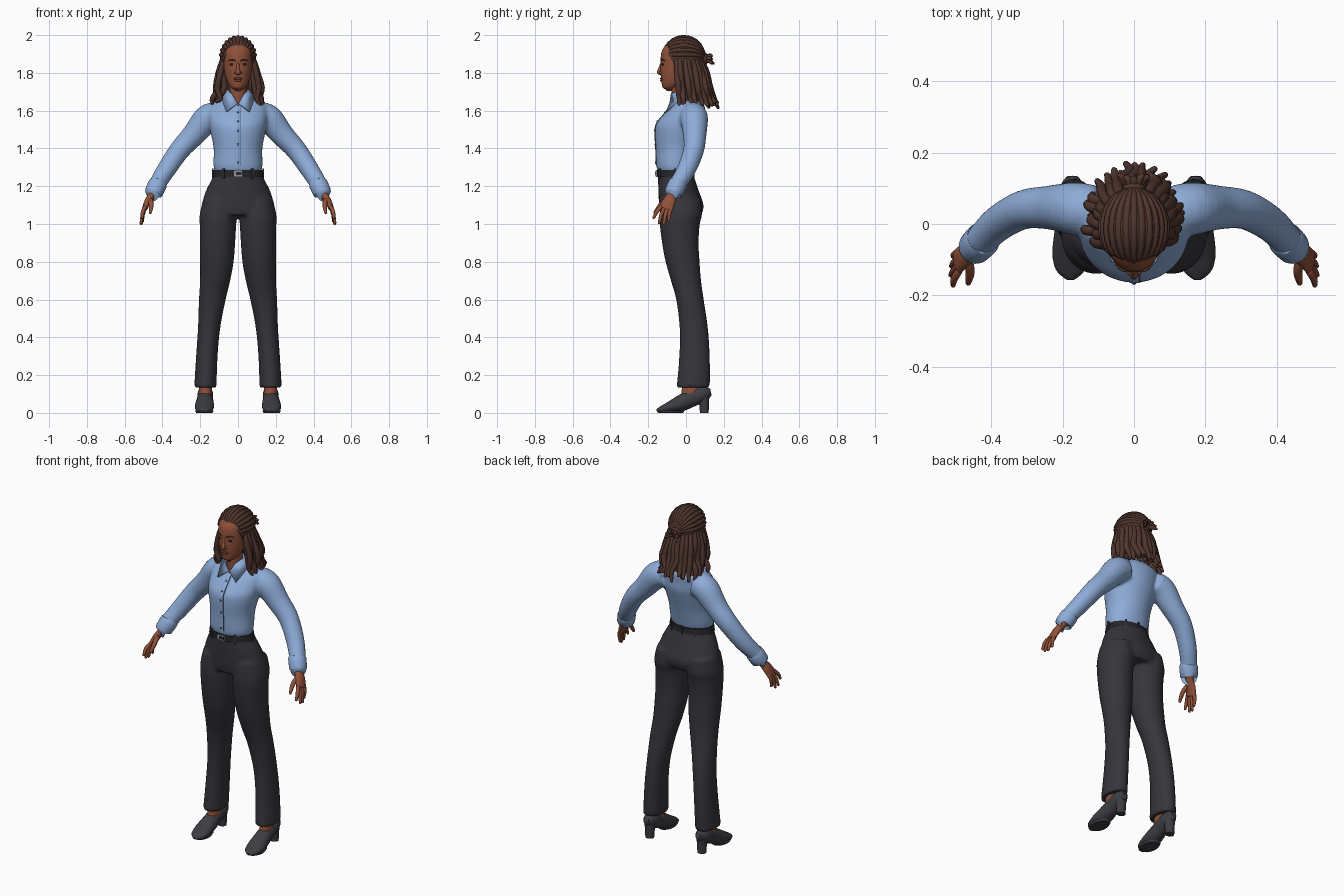
import bpy, bmesh, math, random
from mathutils import Vector, Matrix

if "Cube" in bpy.data.objects:
    bpy.data.objects.remove(bpy.data.objects["Cube"])

random.seed(4)
rad = math.radians


def material(name, r, g, b):
    m = bpy.data.materials.new(name)
    m.diffuse_color = (r, g, b, 1)
    m.use_nodes = True
    m.node_tree.nodes["Principled BSDF"].inputs["Base Color"].default_value = m.diffuse_color
    return m


SHIRT = material("pale blue cloth", .27, .41, .68)
SEAM = material("blue seam", .10, .16, .29)
PANTS = material("charcoal cloth", .036, .035, .044)
SHOE = material("dark grey leather", .046, .047, .056)
BELT = material("black leather", .018, .018, .022)
METAL = material("buckle metal", .30, .31, .34)
SKIN = material("brown skin", .285, .085, .042)
LIPS = material("lip brown", .20, .052, .034)
HAIR = material("dark brown hair", .080, .036, .027)
EYE = material("eye dark", .025, .02, .02)


def spline(st, k):
    """Catmull-Rom through stations (x, y, z, radius_u, radius_v)."""
    out = []
    for i in range(len(st) - 1):
        a, b, c, d = st[max(i - 1, 0)], st[i], st[i + 1], st[min(i + 2, len(st) - 1)]
        for j in range(k):
            t = j / k
            out.append([.5 * (2 * q + (r - p) * t + (2 * p - 5 * q + 4 * r - s) * t * t
                              + (3 * q - p - 3 * r + s) * t ** 3) for p, q, r, s in zip(a, b, c, d)])
    return out + [list(st[-1])]


def loft(bm, st, n=24, k=4, flat=False, ref=(1, 0, 0), rounded=True):
    """Elliptical rings along a path; flat keeps the rings horizontal."""
    st = spline([s if len(s) == 5 else (*s, s[3]) for s in st], k)
    pts = [Vector(s[:3]) for s in st]
    rings = []
    for i, s in enumerate(st):
        t = (pts[min(i + 1, len(st) - 1)] - pts[max(i - 1, 0)]).normalized()
        if flat:
            t = Vector((0, 0, 1 if t.z > 0 else -1))
        u = Vector(ref)
        u = (u - t * u.dot(t)).normalized()
        rings.append((pts[i], u, t.cross(u), max(s[3], .001), max(s[4], .001), t))
    if rounded:
        for at, sg in ((0, -1), (-1, 1)):
            p, u, v, a, b, t = rings[at]
            cap = (p + t * sg * .5 * min(a, b), u, v, a * .6, b * .6, t)
            rings = [cap] + rings if sg < 0 else rings + [cap]
    loops = []
    for p, u, v, a, b, t in rings:
        loops.append([bm.verts.new(p + u * a * math.cos(2 * math.pi * i / n)
                                   + v * b * math.sin(2 * math.pi * i / n)) for i in range(n)])
    for lo, hi in zip(loops, loops[1:]):
        for i in range(n):
            bm.faces.new((lo[i], lo[(i + 1) % n], hi[(i + 1) % n], hi[i]))
    bm.faces.new(loops[0][::-1])
    bm.faces.new(loops[-1])


def ball(bm, c, r, seg=20):
    bmesh.ops.create_uvsphere(bm, u_segments=seg, v_segments=seg // 2, radius=1,
                              matrix=Matrix.Translation(c) @ Matrix.Diagonal((*r, 1)))


def box(bm, c, s, rz=0):
    bmesh.ops.create_cube(bm, size=1, matrix=Matrix.Translation(c) @ Matrix.Rotation(rz, 4, 'Z')
                          @ Matrix.Diagonal((*s, 1)))


def finish(bm, name, mat, mirror=False, blend=0, thick=0):
    bmesh.ops.recalc_face_normals(bm, faces=bm.faces)
    me = bpy.data.meshes.new(name)
    bm.to_mesh(me)
    bm.free()
    me.materials.append(mat)
    for p in me.polygons:
        p.use_smooth = True
    me.set_sharp_from_angle(angle=rad(50))
    ob = bpy.data.objects.new(name, me)
    bpy.context.collection.objects.link(ob)
    if thick:
        ob.modifiers.new("thickness", 'SOLIDIFY').thickness = thick
    if mirror:
        ob.modifiers.new("mirror", 'MIRROR')
    if blend:
        m = ob.modifiers.new("blend", 'REMESH')
        m.mode, m.voxel_size, m.use_smooth_shade = 'VOXEL', blend, True
        m = ob.modifiers.new("soften", 'SMOOTH')
        m.factor, m.iterations = .5, 5
    return ob


def part(name, mat, st, mirror=False, **kw):
    bm = bmesh.new()
    loft(bm, st, **kw)
    return finish(bm, name, mat, mirror)


# Trousers: pelvis and two flared legs blended together
bm = bmesh.new()
loft(bm, [(0, -.058, 1.285, .123, .09), (0, -.053, 1.25, .132, .096), (0, -.04, 1.18, .168, .106),
          (0, -.025, 1.10, .192, .118), (0, -.027, 1.045, .190, .108)], flat=True, n=40, rounded=False)
for sx in (1, -1):
    loft(bm, [(sx * x, y, z, a, b) for x, y, z, a, b in (
        (.10, -.027, 1.13, .085, .105), (.104, -.027, 1.05, .099, .112), (.106, -.033, 1.0, .097, .106),
        (.108, -.03, .9, .093, .097), (.112, -.018, .8, .089, .09), (.121, .0, .7, .08, .08),
        (.136, .021, .6, .071, .073), (.153, .041, .45, .059, .075), (.165, .045, .3, .057, .081),
        (.173, .038, .135, .059, .088))], flat=True, n=32, rounded=False)
finish(bm, "trousers", PANTS, blend=.009)

# Belt, loops and buckle
part("belt", BELT, [(0, -.057, 1.25, .135, .099), (0, -.059, 1.285, .129, .096)], flat=True, n=48, k=1,
     rounded=False)
bm = bmesh.new()
for a in (-125, -55, 0, 55, 90, 125, 180):
    ca, sa = math.cos(rad(a)), math.sin(rad(a))
    box(bm, (.134 * ca, -.058 + .099 * sa, 1.267), (.008, .012, .052), rad(a))
finish(bm, "belt_loops", PANTS)
bm = bmesh.new()
box(bm, (0, -.158, 1.267), (.05, .008, .03))
finish(bm, "buckle", METAL)
bm = bmesh.new()
box(bm, (.004, -.161, 1.267), (.03, .005, .016))
finish(bm, "buckle_inset", BELT)

# Shirt: torso and sleeves blended together
TORSO = [(0, -.06, 1.275, .120, .088), (0, -.06, 1.31, .130, .097), (0, -.05, 1.40, .129, .110),
         (0, -.04, 1.48, .144, .124), (0, -.03, 1.53, .152, .127), (0, -.010, 1.58, .157, .108),
         (0, .008, 1.62, .152, .092), (0, .012, 1.65, .117, .072), (0, .0, 1.675, .072, .056)]
bm = bmesh.new()
loft(bm, TORSO, flat=True, n=40, rounded=False)
for sx in (1, -1):
    loft(bm, [(sx * x, y, z, r, r) for x, y, z, r in (
        (.11, .035, 1.575, .072), (.165, .043, 1.555, .074), (.235, .046, 1.472, .062),
        (.31, .04, 1.39, .055), (.38, .002, 1.287, .050), (.425, -.042, 1.215, .045),
        (.445, -.063, 1.175, .043))], ref=(0, 1, 0), n=28, rounded=False)
finish(bm, "shirt", SHIRT, blend=.009)
part("cuff", SHIRT, [(.422, -.040, 1.220, .045), (.425, -.044, 1.212, .050), (.446, -.066, 1.166, .048),
                     (.448, -.068, 1.160, .043)], mirror=True, ref=(0, 1, 0), k=2, rounded=False)

# Button placket, its seam and the buttons
front = [(s[1] - s[4], s[2]) for s in spline(TORSO[1:8], 4)]
part("placket", SHIRT, [(0, y + .001, z, .014, .004) for y, z in front], n=8, k=1, rounded=False)
part("placket_seam", SEAM, [(.014, y + .001, z, .0025, .0035) for y, z in front], n=6, k=1, rounded=False)
bm = bmesh.new()
for y, z in front[1:-2:4]:
    ball(bm, (0, y - .003, z), (.006, .004, .006), 10)
finish(bm, "buttons", SEAM)

# Collar flaps folded around the neck
bm = bmesh.new()
v = [bm.verts.new(p) for p in ((.006, -.088, 1.640), (.062, -.108, 1.595), (.092, -.015, 1.675),
                               (.034, -.080, 1.690), (.056, -.025, 1.712), (0, .072, 1.680), (0, .028, 1.718))]
for f in ((0, 1, 2, 3), (3, 2, 4), (4, 2, 5, 6)):
    bm.faces.new([v[i] for i in f])
finish(bm, "collar", SHIRT, mirror=True, thick=.008)

# Neck and head
part("neck", SKIN, [(0, -.026, 1.60, .046), (0, -.03, 1.66, .045), (0, -.036, 1.76, .044)], flat=True)
part("head", SKIN, [(0, -.088, 1.712, .018, .02), (0, -.083, 1.722, .036, .040), (0, -.072, 1.74, .050, .056),
                    (0, -.058, 1.77, .063, .074), (0, -.045, 1.80, .071, .090), (0, -.036, 1.84, .077, .099),
                    (0, -.03, 1.88, .081, .104), (0, -.028, 1.92, .078, .098), (0, -.022, 1.96, .058, .072),
                    (0, -.02, 1.984, .015, .02)], flat=True, n=32)
bm = bmesh.new()
loft(bm, [(0, -.130, 1.850, .007, .006), (0, -.137, 1.825, .009, .009), (0, -.143, 1.803, .013, .011),
          (0, -.136, 1.793, .010, .006)], n=14)
for sx in (1, -1):
    ball(bm, (sx * .013, -.134, 1.800), (.008, .010, .007), 12)
finish(bm, "nose", SKIN)
bm = bmesh.new()
ball(bm, (0, -.130, 1.770), (.024, .008, .006))
ball(bm, (0, -.128, 1.760), (.020, .009, .007))
finish(bm, "lips", LIPS)
bm = bmesh.new()
ball(bm, (.031, -.122, 1.845), (.015, .008, .006))
finish(bm, "eyes", EYE, mirror=True)
part("eyebrow", HAIR, [(.014, -.133, 1.864, .003), (.034, -.128, 1.871, .004), (.052, -.112, 1.865, .002)],
     mirror=True, n=8)
bm = bmesh.new()
ball(bm, (.079, -.035, 1.825), (.010, .018, .030))
finish(bm, "ears", SKIN, mirror=True)

# Hair cap trimmed along the hairline
C = Vector((0, -.012, 1.885))
bm = bmesh.new()
ball(bm, C, (.095, .112, .110), 32)
bmesh.ops.bisect_plane(bm, geom=bm.verts[:] + bm.edges[:] + bm.faces[:], plane_co=(0, -.113, 1.935),
                       plane_no=(0, -.155, -.085), clear_outer=True)
bmesh.ops.holes_fill(bm, edges=[e for e in bm.edges if e.is_boundary], sides=0)
finish(bm, "hair_cap", HAIR)

# Twisted locks swept from the hairline to the back knot
bm = bmesh.new()
for th in range(-84, 85, 14):
    s0, st = -60 + 28 * abs(th) / 84, []
    for i in range(6):
        s = rad(s0 + (78 - s0) * i / 5)
        st.append((C.x + .091 * math.sin(rad(th)) * math.cos(s), C.y + .107 * math.sin(s),
                   C.z + .105 * math.cos(rad(th)) * math.cos(s), .0105))
    loft(bm, st, n=8, k=2)
finish(bm, "swept_locks", HAIR)

# Knot with short loose ends behind the head
bm = bmesh.new()
ball(bm, (0, .095, 1.875), (.034, .026, .034), 14)
for i in range(7):
    a = rad(-20 + i * 37)
    x, z = math.cos(a), math.sin(a)
    loft(bm, [(.008 * x, .095, 1.872 + .01 * z, .012), (.025 * x, .125, 1.870 + .022 * z, .011),
              (.042 * x, .140 + random.uniform(-.01, .008), 1.862 + .035 * z, .007)], n=8, k=2)
finish(bm, "hair_knot", HAIR)

# Hanging locks in two layers, fanned around the sides and back
bm = bmesh.new()
for count, f, low in ((19, 1, 1.615), (15, .82, 1.64)):
    for i in range(count):
        a = rad(-24 + 228 * i / (count - 1)) + random.uniform(-.05, .05)
        x, y, j = math.cos(a), math.sin(a), random.uniform(-.012, .016)
        g = f + random.uniform(-.06, .04)
        loft(bm, [(.082 * x, -.012 + .092 * y, 1.875, .013),
                  (.104 * f * x, -.004 + .115 * f * y, 1.80, .016),
                  (.113 * g * x + j, .006 + .125 * g * y, 1.72, .016),
                  (.122 * g * x - j, .014 + .137 * g * y, 1.665, .014),
                  (.134 * g * x, .022 + .150 * g * y, low + random.uniform(-.015, .035), .008)], n=9, k=3)
finish(bm, "hanging_locks", HAIR)

# Hands: palm, four fingers and thumb
bm = bmesh.new()
loft(bm, [(.440, -.058, 1.185, .028, .026), (.458, -.076, 1.150, .027, .021), (.478, -.090, 1.118, .034, .018),
          (.494, -.106, 1.082, .037, .014)], ref=(0, 1, 0), n=18)
for y0, x1, y1, z1 in ((-.136, .507, -.172, 1.030), (-.117, .514, -.143, 1.004),
                       (-.099, .512, -.118, .999), (-.082, .504, -.092, 1.014)):
    loft(bm, [(.490, y0 + .006, 1.092, .0105), (.504, (y0 + y1) / 2, (1.085 + z1) / 2 + .008, .0105),
              (x1, y1, z1, .007)], n=10, k=3)
loft(bm, [(.468, -.095, 1.132, .015), (.460, -.128, 1.108, .013), (.461, -.150, 1.082, .011),
          (.465, -.167, 1.058, .007)], n=10, k=3)
finish(bm, "hands", SKIN, mirror=True)

# Ankles and heeled shoes
part("ankle", SKIN, [(.173, .026, .07, .036, .055), (.173, .030, .16, .034, .048)], mirror=True, flat=True)
bm = bmesh.new()
loft(bm, [(.173, .118, .108, .028, .030), (.173, .085, .100, .041, .043), (.174, .03, .078, .042, .046),
          (.176, -.03, .050, .048, .043), (.178, -.085, .031, .051, .030), (.178, -.128, .019, .041, .018),
          (.178, -.150, .012, .020, .011)], n=24)
loft(bm, [(.173, .092, .10, .036, .034), (.173, .095, .06, .029, .027), (.173, .097, .0, .025, .023)],
     flat=True, n=20, rounded=False)
loft(bm, [(.178, -.08, .0, .043, .064), (.178, -.08, .012, .050, .073)], flat=True, n=24, k=1, rounded=False)
finish(bm, "shoes", SHOE, mirror=True)
